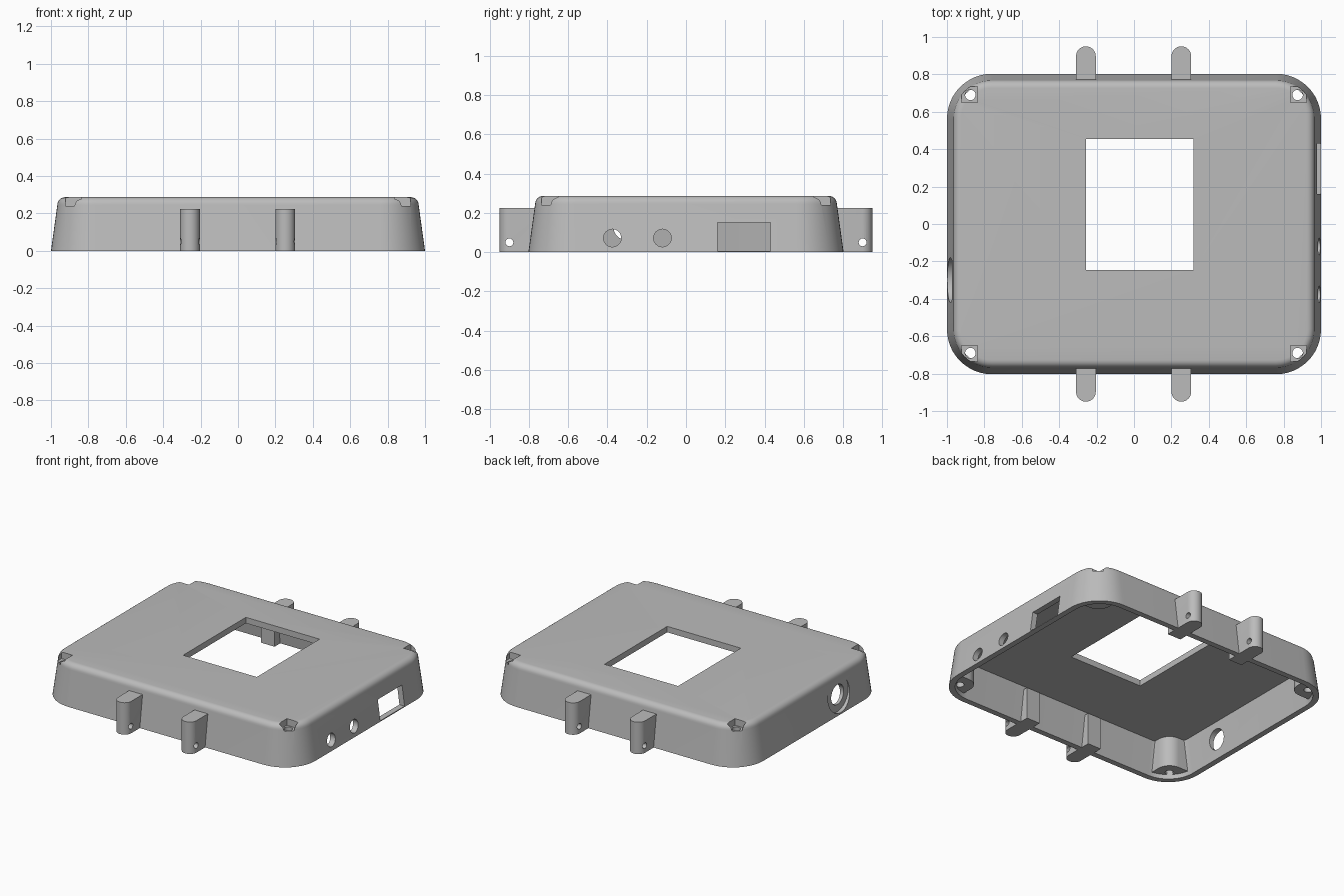
import bpy, bmesh
from math import sin, cos, pi, radians

if "Cube" in bpy.data.objects:
    bpy.data.objects.remove(bpy.data.objects["Cube"])

grey = bpy.data.materials.new("light grey plastic")
grey.use_nodes = True
COLOUR = (0.5, 0.5, 0.5, 1)
grey.diffuse_color = COLOUR
grey.node_tree.nodes["Principled BSDF"].inputs["Base Color"].default_value = COLOUR

HALF_X, HALF_Y, CORNER, HEIGHT = 1.0, 0.803, 0.24, 0.287


def arc(cx, cy, r, a0, a1, n=12):
    """Points on an arc, angles in degrees."""
    steps = [radians(a0 + (a1 - a0) * i / n) for i in range(n + 1)]
    return [(cx + r * cos(a), cy + r * sin(a)) for a in steps]


def loft(name, rings):
    """Closed solid through rings of matching (x, y, z) points."""
    bm = bmesh.new()
    rows = [[bm.verts.new(p) for p in ring] for ring in rings]
    for lo, hi in zip(rows, rows[1:]):
        for i in range(len(lo)):
            j = (i + 1) % len(lo)
            bm.faces.new((lo[i], lo[j], hi[j], hi[i]))
    bm.faces.new(rows[0][::-1])
    bm.faces.new(rows[-1])
    bmesh.ops.recalc_face_normals(bm, faces=bm.faces)
    mesh = bpy.data.meshes.new(name)
    bm.to_mesh(mesh)
    bm.free()
    mesh.materials.append(grey)
    ob = bpy.data.objects.new(name, mesh)
    bpy.context.collection.objects.link(ob)
    return ob


def prism(name, pts, z0, z1):
    return loft(name, [[(x, y, z) for x, y in pts] for z in (z0, z1)])


def box(name, x0, x1, y0, y1, z0, z1):
    return prism(name, [(x0, y0), (x1, y0), (x1, y1), (x0, y1)], z0, z1)


def rod_x(name, x0, x1, y, z, r):
    """Cylinder lying along x."""
    circle = arc(y, z, r, 0, 360, 32)[:-1]
    return loft(name, [[(x, a, b) for a, b in circle] for x in (x0, x1)])


def rounded_ring(inset, z):
    r = CORNER - inset
    cx, cy = HALF_X - CORNER, HALF_Y - CORNER
    pts = []
    for k, (sx, sy) in enumerate([(1, 1), (-1, 1), (-1, -1), (1, -1)]):
        pts += arc(sx * cx, sy * cy, r, 90 * k, 90 * k + 90)
    return [(x, y, z) for x, y in pts]


def boolean(ob, tool, operation="DIFFERENCE"):
    """Apply a boolean and discard the tool."""
    mod = ob.modifiers.new("cut", "BOOLEAN")
    mod.operation, mod.object, mod.solver = operation, tool, "EXACT"
    bpy.context.view_layer.objects.active = ob
    bpy.ops.object.modifier_apply(modifier=mod.name)
    bpy.data.objects.remove(tool)


def outer_solid(name, shrink=0):
    """Tapered body with a rounded top edge."""
    wall, fillet = 0.034, 0.042
    profile = [(shrink, 0)]
    for i in range(7):
        a = pi / 2 * i / 6
        profile.append((wall + shrink + fillet * (1 - cos(a)),
                        HEIGHT - shrink - fillet * (1 - sin(a))))
    return loft(name, [rounded_ring(i, z) for i, z in profile])


# Hollow shell, open underneath
shell = outer_solid("case_shell")
boolean(shell, loft("cavity", [rounded_ring(0.036, -0.02),
                               rounded_ring(0.04, 0),
                               rounded_ring(0.074, 0.245)]))

# Display window
boolean(shell, box("window", -0.257, 0.318, -0.245, 0.455, 0.2, 0.4))

# Ports in the left wall
for y in (-0.375, -0.12):
    boolean(shell, rod_x("round_port", 0.85, 1.1, y, 0.072, 0.045))
boolean(shell, box("slot_port", 0.85, 1.1, 0.16, 0.43, 0.006, 0.15))

# Recessed cable hole in the right wall
boolean(shell, rod_x("recess", -1.1, -0.972, -0.3, 0.13, 0.12))
boolean(shell, rod_x("cable_hole", -1.1, -0.85, -0.3, 0.13, 0.07))

# Corner screw posts, with square pockets cut from the top
for sx, xname in ((1, "left"), (-1, "right")):
    for sy, yname in ((1, "back"), (-1, "front")):
        px, py, r = 0.875, 0.69, 0.09
        outline = arc(px, py, r, 180, 270) + [(1, py - r), (1, 0.8), (px - r, 0.8)]
        post = prism(f"screw_post_{yname}_{xname}",
                     [(sx * x, sy * y) for x, y in outline], 0.03, 0.26)
        boolean(post, outer_solid("limit", 0.012), "INTERSECT")
        hole = arc(sx * px, sy * py, 0.028, 0, 360, 24)[:-1]
        boolean(post, prism("screw_hole", hole, -0.1, 0.4))
        xs = sorted((sx * 0.837, sx * 0.923))
        ys = sorted((sy * 0.65, sy * 0.735))
        for part in (shell, post):
            boolean(part, box("pocket", *xs, *ys, 0.24, 0.4))
        boolean(shell, prism("screw_hole", hole, 0.05, 0.4))

# Mounting lugs through the front and back walls, each with a pin hole
for sy, yname in ((1, "back"), (-1, "front")):
    for cx, xname in ((0.253, "left"), (-0.257, "right")):
        w = 0.0525
        outline = [(cx - w, 0.7), (cx + w, 0.7)] + arc(cx, 0.95 - w, w, 0, 180, 16)
        lug = prism(f"mounting_lug_{yname}_{xname}",
                    [(x, sy * y) for x, y in outline], 0, 0.225)
        boolean(lug, rod_x("pin_hole", cx - 0.1, cx + 0.1, sy * 0.9, 0.05, 0.02))

# Smooth rounded areas, keep crisp edges
bpy.ops.object.select_all(action="DESELECT")
for ob in bpy.context.collection.objects:
    if ob.type == "MESH" and ob.name.startswith(("case", "screw", "mounting")):
        ob.select_set(True)
        bpy.context.view_layer.objects.active = ob
bpy.ops.object.shade_smooth_by_angle(angle=radians(30))
